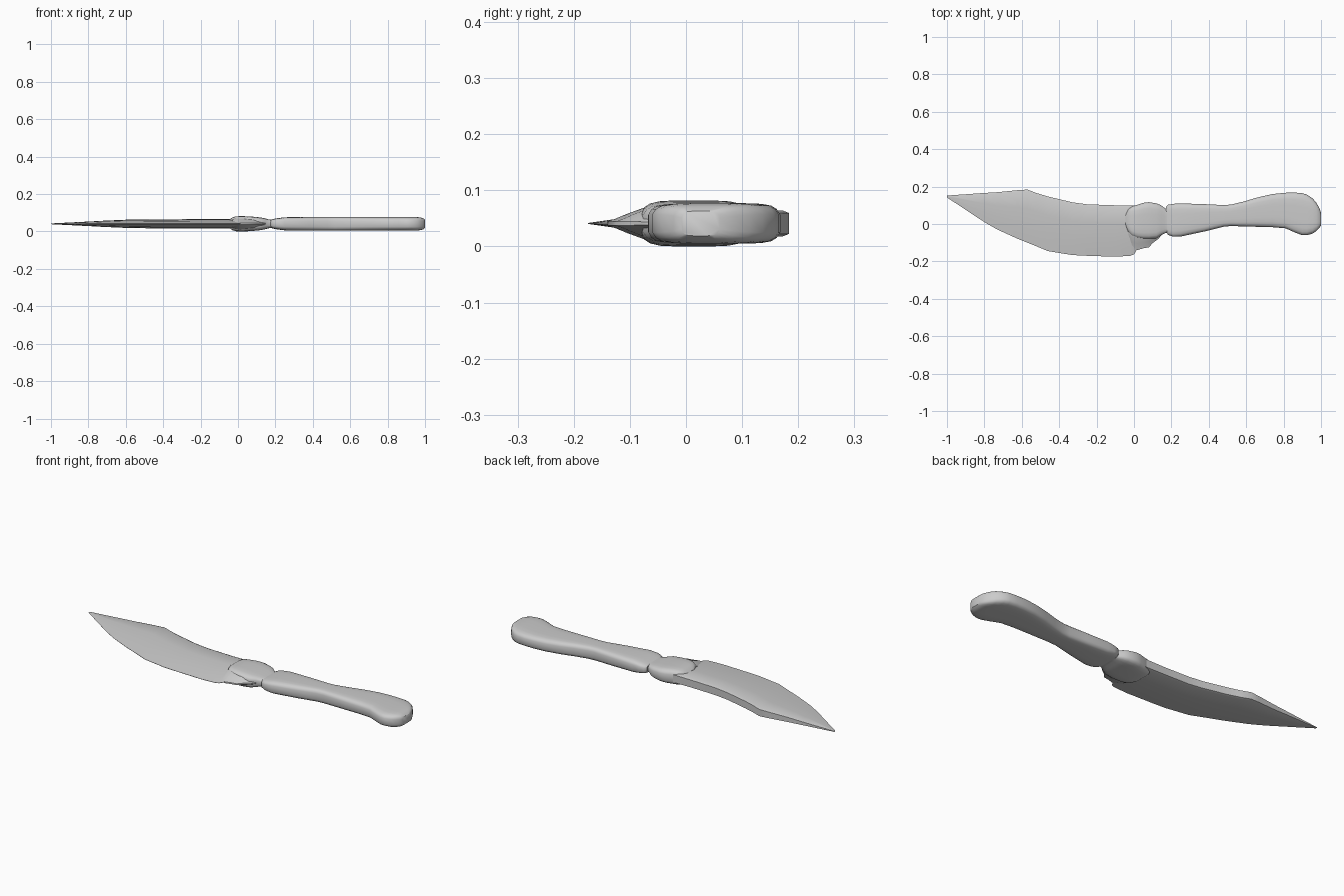
import bpy, bmesh

ZC = 0.041  # mid-plane height

# half cross-sections: (fraction from spine side to edge side, half thickness factor)
WEDGE = [(0, 0.8), (0.04, 1), (0.35, 0.88), (0.65, 0.58), (0.86, 0.25), (1, 0.03)]
ROUNDED = [(0, 0.45), (0.03, 0.72), (0.08, 0.88), (0.17, 0.97), (0.32, 1), (0.68, 1),
           (0.83, 0.97), (0.92, 0.88), (0.97, 0.72), (1, 0.45)]
SPUR = [(0, 1), (0.3, 0.95), (0.55, 0.72), (0.75, 0.45), (0.9, 0.22), (1, 0.1)]


def loft(name, stations, profile, angle=40):
    """Skin rings along x; each station is (x, y_top, y_bottom, half_thickness)."""
    bm = bmesh.new()
    outline = profile + [(t, -w) for t, w in reversed(profile)]
    rings = []
    for x, top, bottom, half in stations:
        rings.append([bm.verts.new((x, top + (bottom - top) * t, ZC + half * w))
                      for t, w in outline])
    n = len(outline)
    for a, b in zip(rings, rings[1:]):
        for i in range(n):
            j = (i + 1) % n
            bm.faces.new((a[i], a[j], b[j], b[i]))
    bm.faces.new(rings[0])
    bm.faces.new(rings[-1])
    bmesh.ops.recalc_face_normals(bm, faces=bm.faces)
    mesh = bpy.data.meshes.new(name)
    bm.to_mesh(mesh)
    bm.free()
    obj = bpy.data.objects.new(name, mesh)
    bpy.context.collection.objects.link(obj)
    bpy.ops.object.select_all(action='DESELECT')
    obj.select_set(True)
    bpy.context.view_layer.objects.active = obj
    bpy.ops.object.shade_smooth_by_angle(angle=angle * 3.14159 / 180)
    return obj


# blade with clipped point
loft("blade", [
    (-1.0, 0.152, 0.142, 0.002), (-0.8, 0.166, 0.01, 0.012),
    (-0.73, 0.17, -0.03, 0.016), (-0.62, 0.181, -0.08, 0.021),
    (-0.57, 0.184, -0.1, 0.023), (-0.52, 0.165, -0.12, 0.0235),
    (-0.46, 0.147, -0.145, 0.024), (-0.33, 0.116, -0.166, 0.024),
    (-0.25, 0.105, -0.17, 0.025), (-0.1, 0.1, -0.175, 0.025),
    (-0.02, 0.1, -0.17, 0.026), (0.0, 0.1, -0.162, 0.026),
    (0.015, 0.1, -0.138, 0.026)], WEDGE)

# bolster body and narrow neck running into the handle
loft("bolster", [
    (-0.045, 0.06, -0.01, 0.024), (-0.03, 0.085, -0.045, 0.034),
    (-0.01, 0.096, -0.065, 0.040), (0.02, 0.103, -0.076, 0.041),
    (0.05, 0.113, -0.08, 0.040), (0.08, 0.117, -0.08, 0.038),
    (0.12, 0.11, -0.076, 0.034), (0.145, 0.1, -0.06, 0.029),
    (0.163, 0.086, -0.05, 0.024), (0.18, 0.076, -0.045, 0.021),
    (0.22, 0.076, -0.045, 0.021)], ROUNDED)

# tapered heel spur under the bolster
loft("heel_spur", [
    (-0.03, 0.0, -0.09, 0.028), (-0.01, 0.0, -0.13, 0.036),
    (0.015, 0.0, -0.14, 0.038), (0.05, 0.0, -0.13, 0.037),
    (0.08, 0.0, -0.125, 0.036), (0.1, 0.0, -0.102, 0.034),
    (0.13, 0.0, -0.08, 0.03), (0.15, 0.0, -0.056, 0.025)], SPUR)

# curved grip flaring to a rounded pommel
loft("handle", [
    (0.172, 0.092, -0.042, 0.02), (0.182, 0.103, -0.058, 0.024),
    (0.21, 0.108, -0.068, 0.03), (0.25, 0.11, -0.067, 0.035),
    (0.38, 0.106, -0.039, 0.036), (0.48, 0.101, -0.014, 0.036),
    (0.52, 0.104, -0.011, 0.036), (0.59, 0.121, -0.013, 0.036),
    (0.66, 0.142, -0.015, 0.036), (0.74, 0.16, -0.017, 0.036),
    (0.81, 0.167, -0.023, 0.036), (0.86, 0.168, -0.045, 0.036),
    (0.9, 0.165, -0.06, 0.036), (0.925, 0.157, -0.06, 0.036),
    (0.955, 0.137, -0.051, 0.036), (0.975, 0.113, -0.038, 0.034),
    (0.99, 0.088, -0.022, 0.03), (1.0, 0.06, -0.008, 0.022)], ROUNDED)
